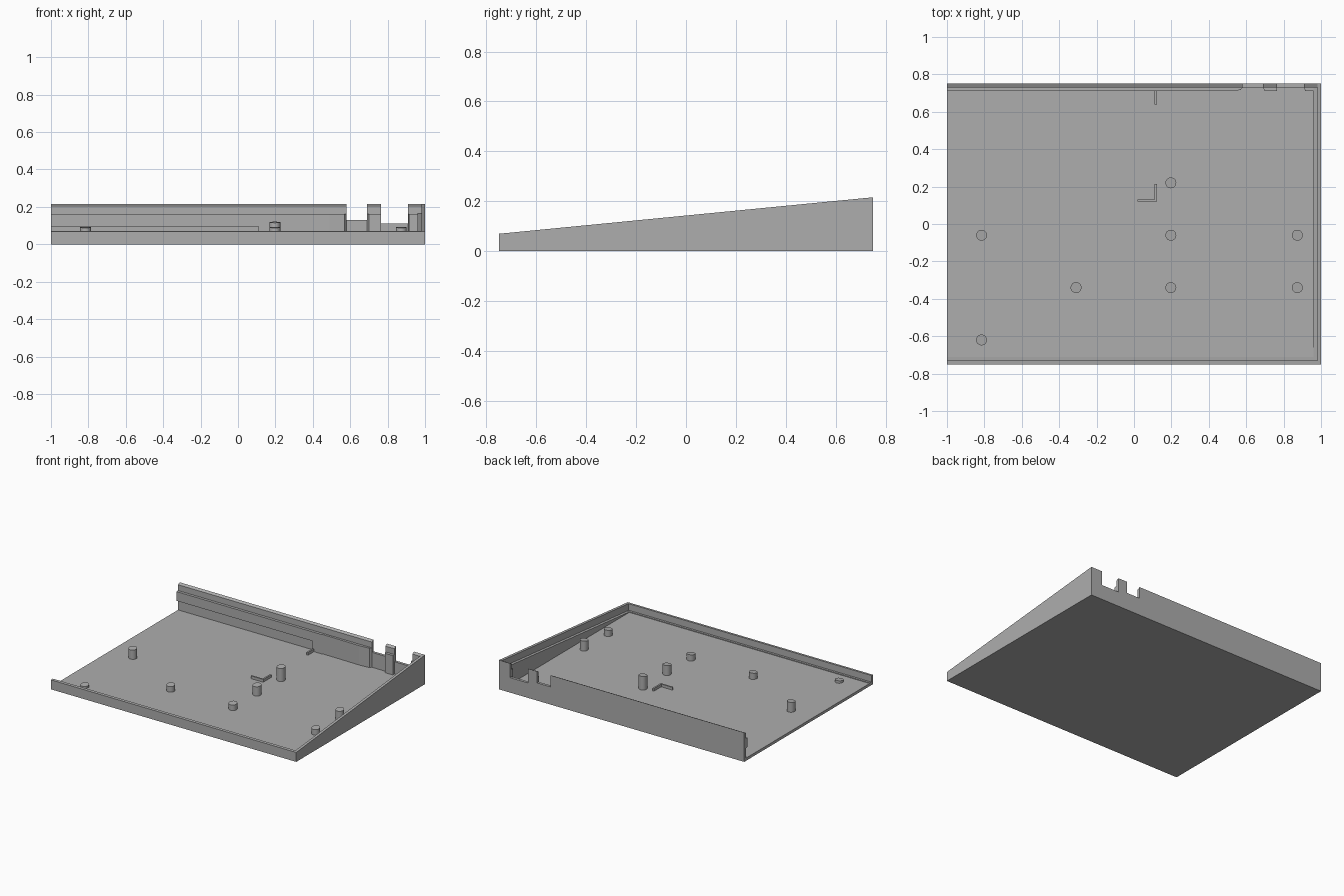
import bpy, bmesh, math

if "Cube" in bpy.data.objects:
    bpy.data.objects.remove(bpy.data.objects["Cube"])

grey = bpy.data.materials.new("plain grey")
grey.diffuse_color = (0.42, 0.42, 0.42, 1)
grey.use_nodes = True
grey.node_tree.nodes["Principled BSDF"].inputs["Base Color"].default_value = grey.diffuse_color


def top(y, drop=0.0):
    """Height of the sloping rim, optionally lowered to the inner ledge."""
    return 0.1425 + 0.0975 * y - drop


def add(name, bm):
    bmesh.ops.recalc_face_normals(bm, faces=bm.faces)
    me = bpy.data.meshes.new(name)
    bm.to_mesh(me)
    bm.free()
    me.materials.append(grey)
    ob = bpy.data.objects.new(name, me)
    bpy.context.collection.objects.link(ob)
    return ob


def prism(name, axis, profile, a, b):
    """Extrude a 2D profile along one axis from a to b."""
    place = {"x": lambda p, t: (t, p[0], p[1]),
             "y": lambda p, t: (p[0], t, p[1]),
             "z": lambda p, t: (p[0], p[1], t)}[axis]
    bm = bmesh.new()
    lo = [bm.verts.new(place(p, a)) for p in profile]
    hi = [bm.verts.new(place(p, b)) for p in profile]
    bm.faces.new(lo)
    bm.faces.new(hi)
    n = len(profile)
    for i in range(n):
        j = (i + 1) % n
        bm.faces.new((lo[i], lo[j], hi[j], hi[i]))
    return add(name, bm)


FLOOR, LEDGE = 0.02, 0.05

# Floor with the low front wall and its ledge
prism("floor_and_front_wall", "x",
      [(-0.75, 0), (0.73, 0), (0.73, FLOOR), (-0.71, FLOOR), (-0.71, 0.025),
       (-0.73, 0.023), (-0.73, top(-0.73)), (-0.75, top(-0.75))], -1, 0.98)

# Sloping right wall and the ledge inside it
prism("right_wall", "x",
      [(-0.75, 0), (0.75, 0), (0.75, top(0.75)), (-0.75, top(-0.75))], 0.98, 1)
prism("right_ledge", "x",
      [(-0.71, FLOOR), (0.73, FLOOR), (0.73, top(0.73, LEDGE)),
       (-0.71, top(-0.71, LEDGE))], 0.96, 0.98)

# Back wall with two port openings and a slightly bevelled rim
H = top(0.75)
back = prism("back_wall", "y",
             [(-1, 0), (0.98, 0), (0.98, H), (0.91, H), (0.91, 0.11), (0.765, 0.11),
              (0.765, H), (0.69, H), (0.69, 0.13), (0.58, 0.13), (0.58, H), (-1, H)],
             0.73, 0.75)
for v in back.data.vertices:
    if v.co.z > 0.2 and v.co.y < 0.74:
        v.co.z -= 0.01

# Rail along the back wall: raised on the left, reaching the floor on the right
R = top(0.72, LEDGE)
prism("back_rail", "y",
      [(-1, 0.095), (0.11, 0.095), (0.11, FLOOR), (0.19, FLOOR), (0.19, R), (-1, R)],
      0.71, 0.73)
prism("back_rail_end", "z",
      [(0.19, 0.73), (0.19, 0.714), (0.28, 0.714), (0.49, 0.71),
       (0.57, 0.716), (0.58, 0.73)], FLOOR, R)
prism("port_post", "z",
      [(0.69, 0.73), (0.70, 0.71), (0.765, 0.71), (0.765, 0.73)], FLOOR, R)
prism("corner_post", "z",
      [(0.91, 0.73), (0.915, 0.71), (0.96, 0.71), (0.96, 0.73)], FLOOR, R)

# Low locating ribs on the floor
prism("corner_rib", "z",
      [(0.02, 0.12), (0.122, 0.12), (0.122, 0.215), (0.11, 0.215),
       (0.11, 0.131), (0.02, 0.131)], FLOOR, 0.04)
prism("back_rib", "z",
      [(0.11, 0.64), (0.122, 0.64), (0.122, 0.71), (0.11, 0.71)], FLOOR, 0.04)

# Support pegs, cut off along the slope of the rim
for x, y in [(-0.815, -0.06), (-0.815, -0.62), (-0.31, -0.34), (0.197, 0.22),
             (0.197, -0.06), (0.197, -0.34), (0.873, -0.06), (0.873, -0.34)]:
    ring = [(x + 0.029 * math.cos(k * math.tau / 32),
             y + 0.029 * math.sin(k * math.tau / 32)) for k in range(32)]
    peg = prism("support_peg", "z", ring, FLOOR, 0.2)
    for v in peg.data.vertices:
        if v.co.z > 0.1:
            v.co.z = top(v.co.y, LEDGE - 0.004)
    bpy.ops.object.select_all(action="DESELECT")
    peg.select_set(True)
    bpy.context.view_layer.objects.active = peg
    bpy.ops.object.shade_smooth_by_angle(angle=math.radians(30))
